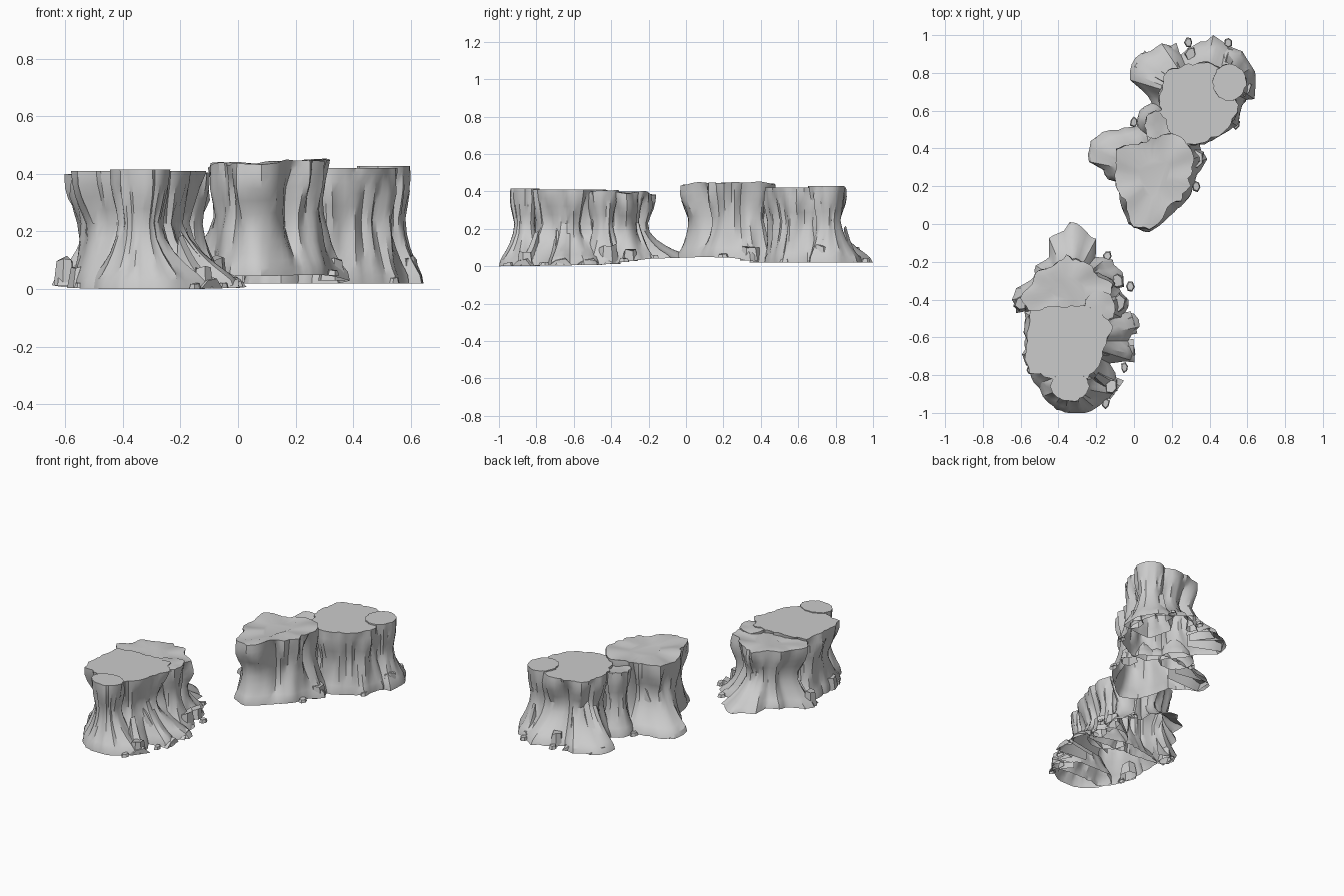
import bpy, bmesh, math, random
from mathutils import Vector, noise

if "Cube" in bpy.data.objects:
    bpy.data.objects.remove(bpy.data.objects["Cube"])

random.seed(4)
rock = bpy.data.materials.new("grey rock")
rock.diffuse_color = (0.6, 0.6, 0.6, 1)
rock.use_nodes = True
rock.node_tree.nodes["Principled BSDF"].inputs["Base Color"].default_value = rock.diffuse_color


def ground(y):
    """Height of the gently arched ground line along y."""
    pts = [(-1, 0), (-0.45, 0.008), (-0.2, 0.04), (0.1, 0.05), (0.25, 0.045), (0.4, 0.02), (1, 0.02)]
    for (a, za), (b, zb) in zip(pts, pts[1:]):
        if y <= b:
            return za + (zb - za) * max(0, (y - a) / (b - a))
    return 0.02


def finish(name, bm, angle=32):
    bmesh.ops.recalc_face_normals(bm, faces=bm.faces)
    me = bpy.data.meshes.new(name)
    bm.to_mesh(me)
    bm.free()
    ob = bpy.data.objects.new(name, me)
    bpy.context.collection.objects.link(ob)
    me.materials.append(rock)
    bpy.ops.object.select_all(action='DESELECT')
    ob.select_set(True)
    bpy.context.view_layer.objects.active = ob
    bpy.ops.object.shade_smooth_by_angle(angle=math.radians(angle))
    return ob


def reach(poly, c, a):
    """Distance from c to the outline in direction a."""
    dx, dy = math.cos(a), math.sin(a)
    best = 0.02
    for i, (x1, y1) in enumerate(poly):
        x2, y2 = poly[(i + 1) % len(poly)]
        ex, ey = x2 - x1, y2 - y1
        den = dx * ey - dy * ex
        if abs(den) < 1e-9:
            continue
        px, py = x1 - c[0], y1 - c[1]
        t = (px * ey - py * ex) / den
        s = (px * dy - py * dx) / den
        if 0 <= s <= 1 and t > best:
            best = t
    return best


def ellipse(cx, cy, rx, ry, n=10):
    return [(cx + rx * math.cos(i * math.tau / n), cy + ry * math.sin(i * math.tau / n)) for i in range(n)]


def mesa(name, c, top, base, ztop, n=64, waist=0.84, rough=0.0, amp=0.026, tilt=0.0, creases=6, lip=0.08):
    """Fluted rock: ragged overhanging rim, narrow waist, stepped foot, open underside."""
    seed = random.uniform(0, 50)
    ang = [i * math.tau / n for i in range(n)]

    def wob(a, f, k):
        return noise.noise(Vector((math.cos(a) * f, math.sin(a) * f, seed + k)))

    rt = [reach(top, c, a) + amp * wob(a, 5, 3) for a in ang]
    rb = [reach(base, c, a) - amp * max(0, wob(a, 7, 9)) for a in ang]
    rw = [waist * sum(rt[(i + k) % n] for k in range(-2, 3)) / 5 for i in range(n)]
    notch = [0.0] * n
    for _ in range(creases):
        k = random.randrange(n)
        for j, f in enumerate((0.5, 1.0, 0.35)):
            notch[(k + j) % n] = f * random.uniform(0.8, 1.2)
    levels = [0, 0.07, 0.13, 0.2, 0.3, 0.42, 0.55, 0.67, 0.78, 0.88, 0.96, 1]
    bm = bmesh.new()
    rings = []

    def top_z(x, y):
        return ztop + tilt * (x - c[0]) + rough * noise.noise(Vector((x * 9, y * 9, seed)))

    for u in levels:
        ring = []
        for i, a in enumerate(ang):
            # per-angle shift of the overhang gives uneven dark teeth under the rim
            s = min(1, max(0, (u - 0.5 + 0.2 * wob(a, 5, 20)) / 0.4))
            s = s * s * (3 - 2 * s)
            step = lip * (1 + 0.8 * wob(a, 4, 30))
            d = max(0, 1 - max(0, u - step) * 1.1)
            flare = d ** 3.2 - 0.1 * min(1, u / 0.1)
            r = rw[i] + (max(rb[i], rw[i]) - rw[i]) * max(0, flare) + (rt[i] - rw[i]) * s
            g = min(1, u * 2.5) * min(1, (1 - u) * 5)
            dx, dy = math.cos(a), math.sin(a)
            flute = noise.noise(Vector((dx * 2.8, dy * 2.8, seed + u * 1.2)))
            r += g * amp * (1.5 * flute - notch[i] * 1.2)
            x, y = c[0] + dx * r, c[1] + dy * r
            zb = ground(y)
            ring.append(bm.verts.new((x, y, zb + (top_z(x, y) - zb) * u)))
        rings.append(ring)
    # cap made of shrinking rings so that rough tops can undulate
    for f in (0.75, 0.4):
        ring = []
        for v in rings[len(levels) - 1]:
            x, y = c[0] + (v.co.x - c[0]) * f, c[1] + (v.co.y - c[1]) * f
            ring.append(bm.verts.new((x, y, top_z(x, y))))
        rings.append(ring)
    for r0, r1 in zip(rings, rings[1:]):
        for i in range(n):
            j = (i + 1) % n
            bm.faces.new((r0[i], r0[j], r1[j], r1[i]))
    bm.faces.new(rings[-1])
    return finish(name, bm)


def fin(name, start, foot, z0, w0=0.025, w1=0.05):
    """Curved buttress ridge running from the wall down to the ground."""
    bm = bmesh.new()
    s, e = Vector(start), Vector(foot)
    side = Vector((-(e - s).y, (e - s).x)).normalized()
    prev = None
    for k in range(8):
        t = k / 7
        p, w = s.lerp(e, t), w0 + (w1 - w0) * t
        g = ground(p.y)
        z = g + 0.035 + z0 * (1 - t) ** 1.8
        row = [bm.verts.new((*(p + side * o), h)) for o, h in
               ((w * 1.25, g), (w * 0.55, z), (-w * 0.5, z - 0.008), (-w * 1.25, g))]
        if prev:
            for i in range(3):
                bm.faces.new((prev[i], prev[i + 1], row[i + 1], row[i]))
        prev = row
    bm.faces.new(prev)
    return finish(name, bm, 40)


def stone(name, x, y, size, h):
    """Chipped block lying on the ground."""
    bm = bmesh.new()
    lo, hi = [], []
    turn = random.uniform(0, 6)
    for i in range(6):
        a = turn + i * math.tau / 6
        r = size * random.uniform(0.75, 1.1)
        px, py = x + 0.85 * r * math.cos(a), y + 1.1 * r * math.sin(a)
        lo.append(bm.verts.new((px, py, ground(y))))
        hi.append(bm.verts.new((x + (px - x) * 0.75, y + (py - y) * 0.75, ground(y) + h * random.uniform(0.8, 1.1))))
    bm.faces.new(hi)
    for i in range(6):
        j = (i + 1) % 6
        bm.faces.new((lo[i], lo[j], hi[j], hi[i]))
    return finish(name, bm, 20)


# Southern rock group
mesa("south_main_mesa", (-0.35, -0.62),
     [(-0.56, -0.46), (-0.57, -0.6), (-0.56, -0.78), (-0.47, -0.8), (-0.42, -0.83), (-0.25, -0.82),
      (-0.19, -0.76), (-0.15, -0.65), (-0.12, -0.54), (-0.2, -0.44), (-0.4, -0.43)],
     [(-0.58, -0.45), (-0.58, -0.7), (-0.54, -0.83), (-0.47, -0.9), (-0.3, -0.88),
      (-0.08, -0.9), (-0.1, -0.78), (-0.14, -0.74), (0.0, -0.72), (0.02, -0.64),
      (-0.05, -0.61), (0.03, -0.56), (0.03, -0.48), (-0.1, -0.45), (-0.3, -0.4)], 0.41)
mesa("south_front_pillar", (-0.34, -0.86), ellipse(-0.34, -0.86, 0.105, 0.08),
     [(-0.52, -0.82), (-0.48, -0.92), (-0.42, -0.98), (-0.36, -1.0), (-0.24, -1.0), (-0.18, -0.96), (-0.1, -0.9),
      (-0.1, -0.85), (-0.2, -0.75), (-0.45, -0.75)], 0.415, n=36, waist=0.74, amp=0.009, creases=3)
mesa("south_rear_mesa", (-0.34, -0.34),
     [(-0.57, -0.46), (-0.6, -0.4), (-0.5, -0.24), (-0.42, -0.21), (-0.36, -0.17), (-0.27, -0.19),
      (-0.2, -0.25), (-0.12, -0.32), (-0.13, -0.45), (-0.3, -0.5)],
     [(-0.6, -0.47), (-0.65, -0.41), (-0.62, -0.33), (-0.55, -0.3), (-0.52, -0.22), (-0.45, -0.18),
      (-0.45, -0.06), (-0.4, -0.05), (-0.33, 0.02), (-0.28, -0.01), (-0.2, -0.07), (-0.2, -0.17),
      (-0.12, -0.18), (-0.05, -0.27), (-0.08, -0.35), (-0.02, -0.41), (-0.05, -0.5), (-0.3, -0.5)],
     0.395, rough=0.02, waist=0.82, lip=0.05)
mesa("south_side_pillar", (-0.18, -0.44), ellipse(-0.18, -0.44, 0.085, 0.09),
     ellipse(-0.16, -0.44, 0.13, 0.12), 0.40, n=28, waist=0.68, amp=0.01, rough=0.02, creases=3)
fin("south_buttress_a", (-0.26, -0.6), (0.0, -0.52), 0.24)
fin("south_buttress_b", (-0.22, -0.68), (0.0, -0.67), 0.2)
fin("south_buttress_c", (-0.2, -0.8), (-0.09, -0.88), 0.15)
fin("south_buttress_d", (-0.52, -0.42), (-0.62, -0.41), 0.1)

# Northern rock group
mesa("north_front_mesa", (0.11, 0.26),
     [(-0.09, 0.4), (-0.1, 0.25), (-0.05, 0.12), (-0.01, 0.0), (0.08, -0.03), (0.13, 0.0), (0.2, 0.1),
      (0.28, 0.17), (0.31, 0.28), (0.3, 0.4), (0.2, 0.5), (0.08, 0.44)],
     [(-0.15, 0.5), (-0.23, 0.44), (-0.26, 0.34), (-0.18, 0.3), (-0.15, 0.24), (-0.09, 0.22), (-0.07, 0.1),
      (-0.03, 0.0), (0.07, -0.05), (0.15, 0.0), (0.22, 0.06), (0.3, 0.15), (0.33, 0.25), (0.39, 0.34),
      (0.34, 0.45), (0.2, 0.55), (0.05, 0.52)], 0.438, rough=0.018, tilt=0.04, waist=0.86)
mesa("north_rear_mesa", (0.35, 0.65),
     [(0.13, 0.63), (0.15, 0.78), (0.26, 0.84), (0.42, 0.85), (0.54, 0.74), (0.55, 0.62), (0.52, 0.52),
      (0.38, 0.43), (0.25, 0.43), (0.18, 0.5)],
     [(0.11, 0.6), (0.05, 0.7), (-0.03, 0.77), (0.0, 0.9), (0.08, 0.91), (0.16, 0.97), (0.25, 0.9),
      (0.32, 0.95), (0.42, 1.0), (0.52, 0.93), (0.58, 0.87), (0.6, 0.78), (0.6, 0.66), (0.57, 0.62),
      (0.55, 0.52), (0.46, 0.47), (0.38, 0.42), (0.25, 0.42)], 0.42, waist=0.86)
mesa("north_corner_pillar", (0.505, 0.75), ellipse(0.505, 0.75, 0.09, 0.1),
     [(0.64, 0.66), (0.645, 0.8), (0.57, 0.92), (0.48, 0.95), (0.38, 0.8), (0.42, 0.64)],
     0.428, n=32, waist=0.78, amp=0.009, creases=3)
mesa("north_link_pillar", (0.13, 0.52), ellipse(0.13, 0.52, 0.075, 0.085),
     ellipse(0.12, 0.54, 0.11, 0.11), 0.41, n=28, waist=0.75, amp=0.01, rough=0.03, creases=3)
fin("north_buttress_a", (0.2, 0.75), (0.02, 0.86), 0.22, 0.03, 0.055)
fin("north_buttress_b", (0.24, 0.8), (0.17, 0.93), 0.2)
fin("north_buttress_c", (0.02, 0.38), (-0.21, 0.4), 0.22, 0.03, 0.05)
fin("north_buttress_d", (0.5, 0.85), (0.53, 0.92), 0.16)

# Blocks stacked around the feet, then loose pebbles
for i, (x, y, s, h) in enumerate([(-0.6, -0.42, 0.045, 0.1), (-0.54, -0.7, 0.06, 0.08), (-0.12, -0.86, 0.05, 0.08),
                                  (-0.08, -0.42, 0.055, 0.1), (-0.09, -0.3, 0.05, 0.06), (0.59, 0.72, 0.05, 0.09),
                                  (0.33, 0.34, 0.06, 0.08), (0.3, 0.9, 0.045, 0.08)]):
    stone(f"foot_block_{i}", x, y, s, h)
for i, (x, y) in enumerate([(0.29, 0.96), (0.5, 0.96), (0.54, 0.53), (0.0, 0.54), (0.33, 0.2), (-0.14, -0.17),
                            (-0.02, -0.33), (-0.05, -0.76), (-0.15, -0.95), (-0.55, -0.77)]):
    stone(f"pebble_{i}", x, y, 0.028, 0.02)
